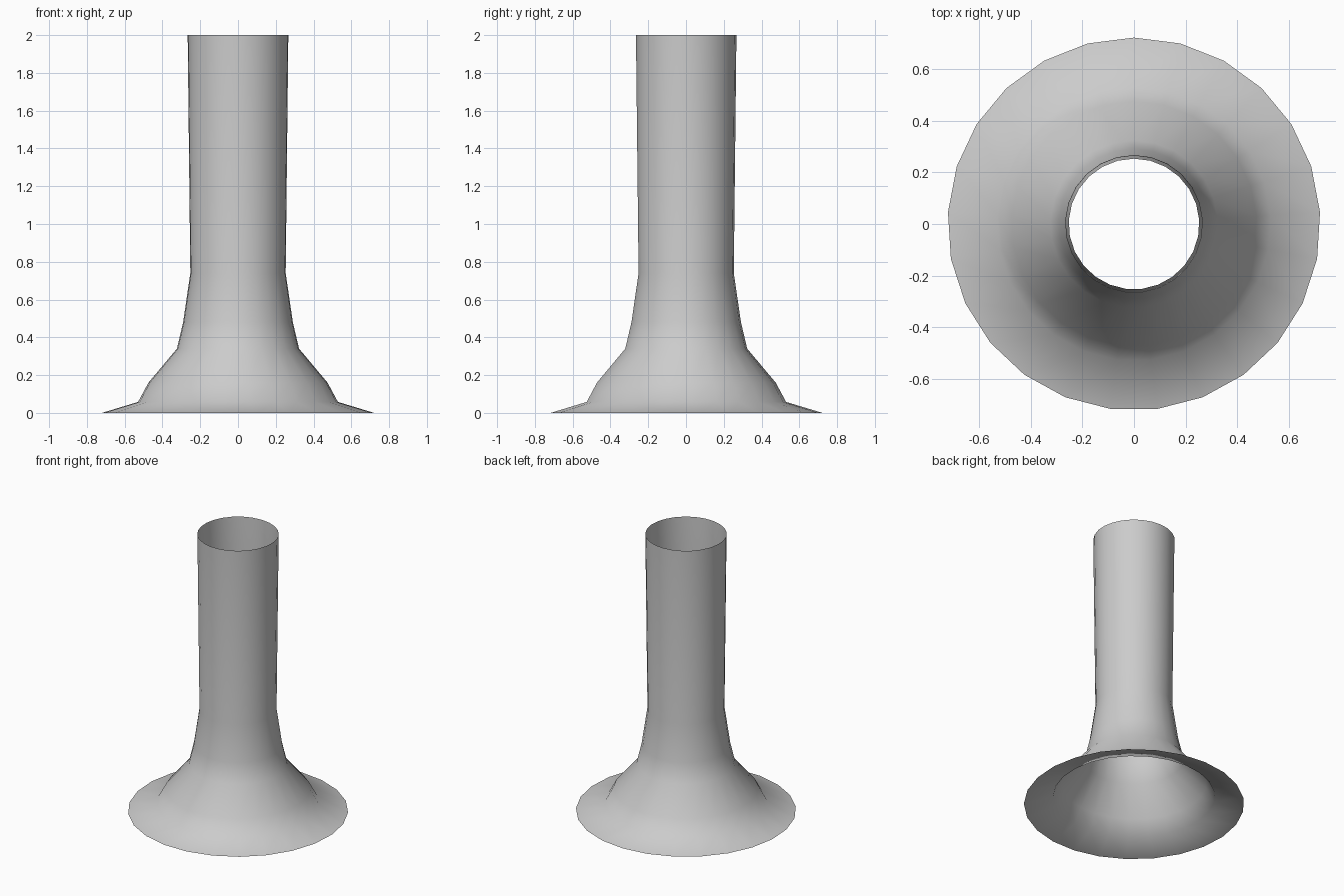
import bpy, bmesh
from math import pi, cos, sin

if "Cube" in bpy.data.objects:
    bpy.data.objects.remove(bpy.data.objects["Cube"])

SIDES = 25
# Radius and height from the flared foot up to the open top
profile = [(0.722, 0.0), (0.53, 0.058), (0.475, 0.16), (0.324, 0.34),
           (0.291, 0.48), (0.253, 0.74), (0.267, 2.0)]

# Flared tube: open single-walled surface of revolution
bm = bmesh.new()
rings = []
for r, z in profile:
    angles = [pi / 2 + 2 * pi * i / SIDES for i in range(SIDES)]
    rings.append([bm.verts.new((r * cos(a), r * sin(a), z)) for a in angles])
for low, high in zip(rings, rings[1:]):
    for i in range(SIDES):
        j = (i + 1) % SIDES
        face = bm.faces.new((low[i], low[j], high[j], high[i]))
        face.smooth = True

mesh = bpy.data.meshes.new("flared_tube")
bm.to_mesh(mesh)
bm.free()
tube = bpy.data.objects.new("flared_tube", mesh)
bpy.context.collection.objects.link(tube)
